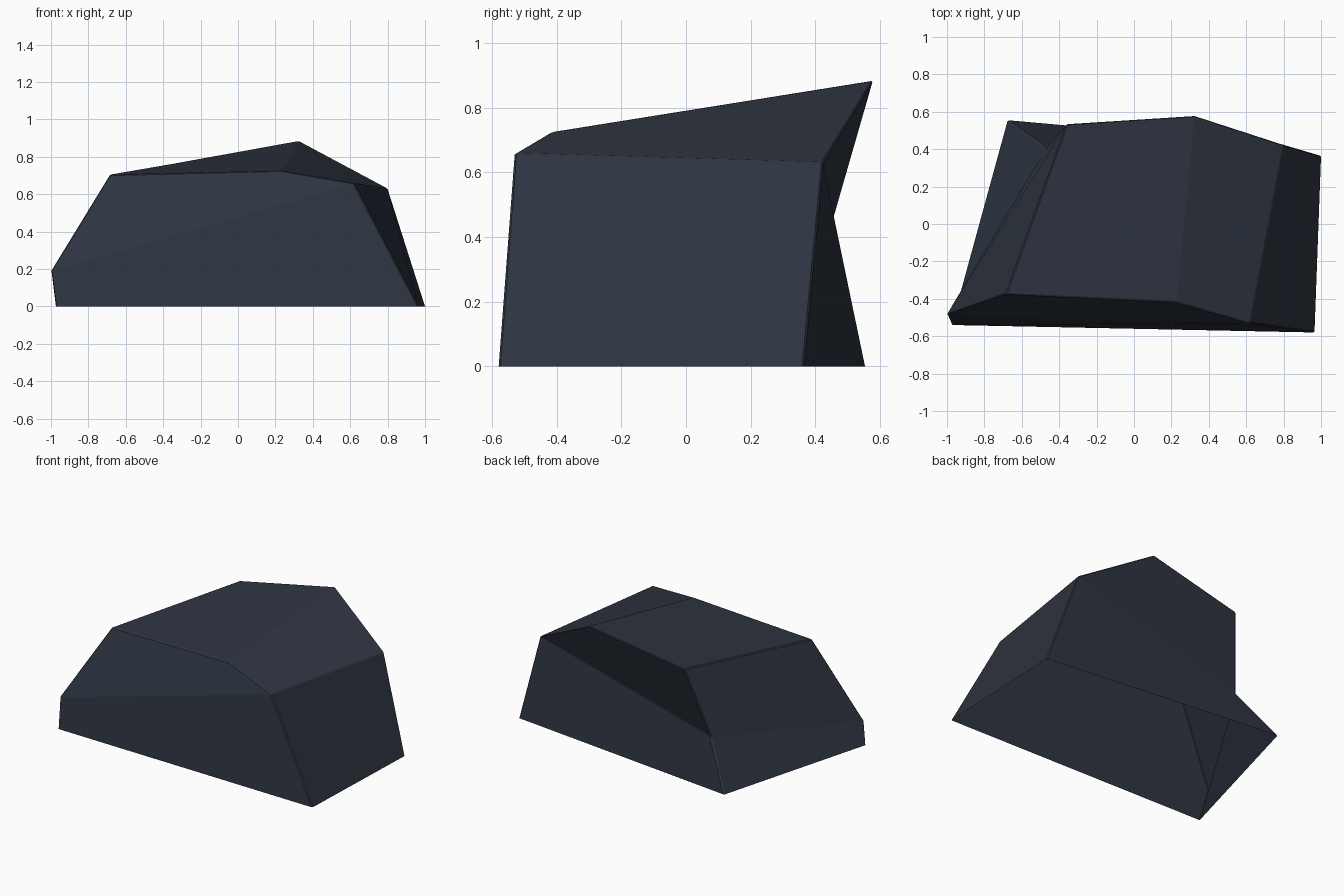
import bpy, bmesh

if "Cube" in bpy.data.objects:
    bpy.data.objects.remove(bpy.data.objects["Cube"])

# Single slate stone colour
slate = bpy.data.materials.new("dark_slate")
slate.diffuse_color = (0.027, 0.035, 0.052, 1.0)
slate.use_nodes = True
slate.node_tree.nodes["Principled BSDF"].inputs["Base Color"].default_value = slate.diffuse_color

# Corner points of the faceted boulder
pts = {
    "base_fl": (-0.975, -0.54, 0.0), "base_fr": (0.965, -0.58, 0.0),
    "base_br": (1.0, 0.365, 0.0), "base_bl": (-0.675, 0.555, 0.0),
    "left_tip": (-1.0, -0.485, 0.19), "top_left": (-0.685, -0.375, 0.705),
    "top_mid": (0.23, -0.415, 0.725), "top_right": (0.62, -0.53, 0.66),
    "shoulder": (0.80, 0.425, 0.63), "peak": (0.325, 0.58, 0.885),
    "back_left": (-0.36, 0.535, 0.76), "notch": (-0.47, 0.405, 0.28),
}

# Four-sided facets, wound outwards, folded from first to third corner; open below
facets = [
    "base_fl base_fr top_right left_tip",         # front, lower
    "left_tip top_right top_mid top_left",        # front, upper
    "base_fr base_br shoulder top_right",         # right
    "shoulder peak top_mid top_right",            # upper right slope
    "top_mid peak back_left top_left",            # top
    "left_tip top_left back_left notch",          # left, upper
    "base_fl left_tip notch base_bl",             # left, lower
    "base_bl notch shoulder base_br",             # back
    "notch back_left peak shoulder",              # overhang
]

bm = bmesh.new()
v = {name: bm.verts.new(co) for name, co in pts.items()}
for f in facets:
    bm.faces.new([v[n] for n in f.split()])
bm.normal_update()

# Slightly chipped sharp edges
sharp = [e for e in bm.edges if len(e.link_faces) == 2 and e.calc_face_angle() > 0.3]
bmesh.ops.bevel(bm, geom=sharp, offset=0.006, segments=1, affect='EDGES', clamp_overlap=True)

# Keep the open rim level on the ground
for vert in bm.verts:
    if vert.co.z < 0.02:
        vert.co.z = 0.0

mesh = bpy.data.meshes.new("boulder")
bm.to_mesh(mesh)
bm.free()
mesh.materials.append(slate)
boulder = bpy.data.objects.new("boulder", mesh)
bpy.context.collection.objects.link(boulder)
